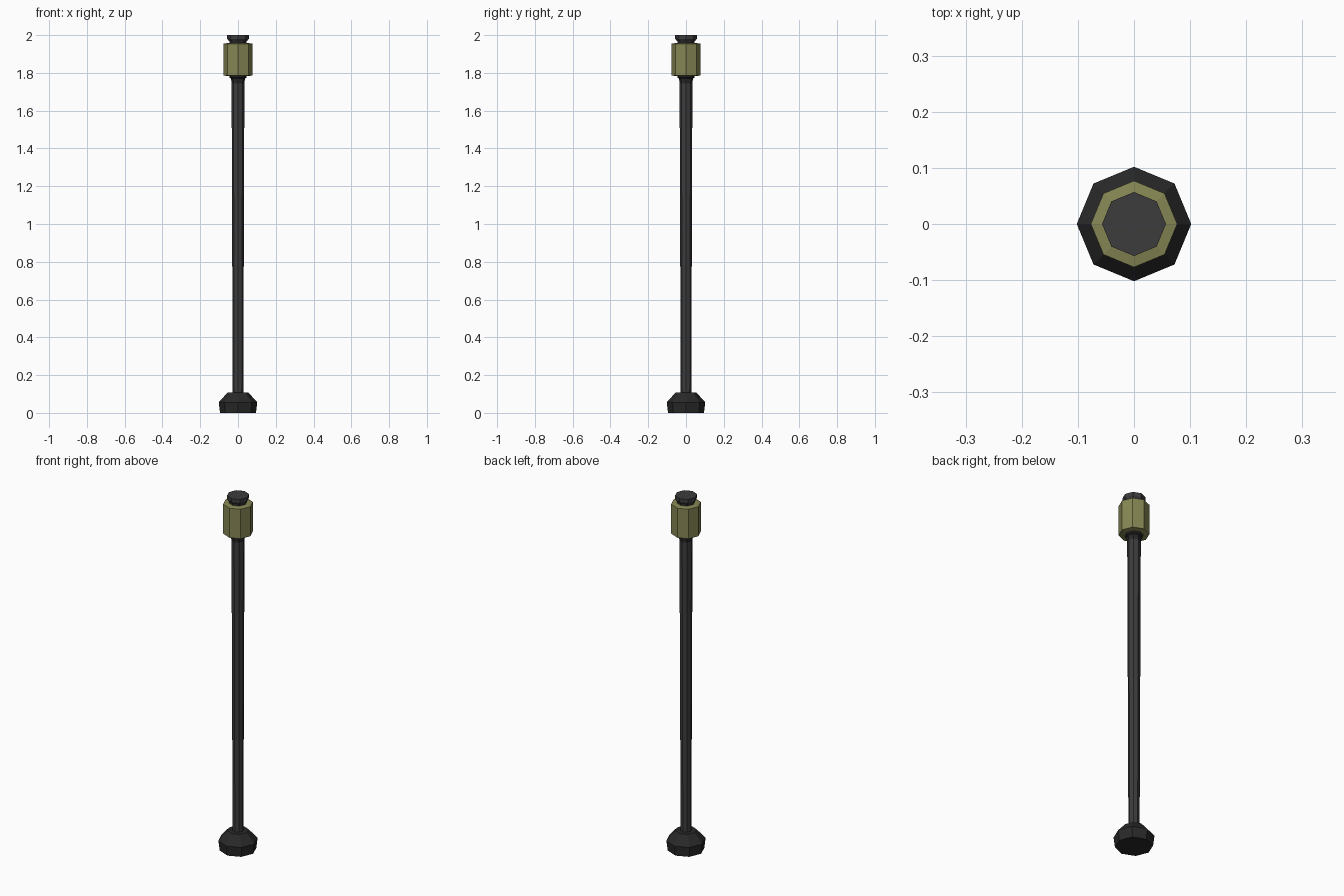
import bpy, bmesh, math

if "Cube" in bpy.data.objects:
    bpy.data.objects.remove(bpy.data.objects["Cube"])

SIDES = 8


def material(name, rgb):
    m = bpy.data.materials.new(name)
    m.diffuse_color = (*rgb, 1)
    m.use_nodes = True
    m.node_tree.nodes["Principled BSDF"].inputs["Base Color"].default_value = m.diffuse_color
    return m


def turned(name, profile, mat):
    """Closed eight-sided solid turned from (radius, height) pairs, bottom to top."""
    bm = bmesh.new()
    rings = []
    for r, z in profile:
        rings.append([bm.verts.new((r * math.cos(2 * math.pi * i / SIDES),
                                    r * math.sin(2 * math.pi * i / SIDES), z))
                      for i in range(SIDES)])
    for low, high in zip(rings, rings[1:]):
        for i in range(SIDES):
            j = (i + 1) % SIDES
            bm.faces.new((low[i], low[j], high[j], high[i]))
    bm.faces.new(rings[0][::-1])
    bm.faces.new(rings[-1])
    mesh = bpy.data.meshes.new(name)
    bm.to_mesh(mesh)
    bm.free()
    mesh.materials.append(mat)
    obj = bpy.data.objects.new(name, mesh)
    bpy.context.collection.objects.link(obj)
    return obj


black = material("black_metal", (0.022, 0.022, 0.023))
dark = material("dark_metal", (0.045, 0.045, 0.045))
olive = material("olive_glass", (0.24, 0.24, 0.09))

# Weighted foot with sloped shoulder
turned("base", [(0.095, 0), (0.102, 0.056), (0.055, 0.108)], black)
# Slightly tapered post
turned("post", [(0.028, 0.10), (0.034, 1.76)], dark)
# Stepped collar under the lamp
turned("collar", [(0.034, 1.745), (0.037, 1.77), (0.046, 1.775), (0.046, 1.79)], black)
# Lamp housing
turned("lamp", [(0.055, 1.783), (0.077, 1.787), (0.077, 1.954), (0.055, 1.958)], olive)
# Neck and cap on top
turned("neck", [(0.046, 1.955), (0.046, 1.97)], black)
turned("cap", [(0.048, 1.968), (0.057, 1.98), (0.057, 2.0)], dark)
